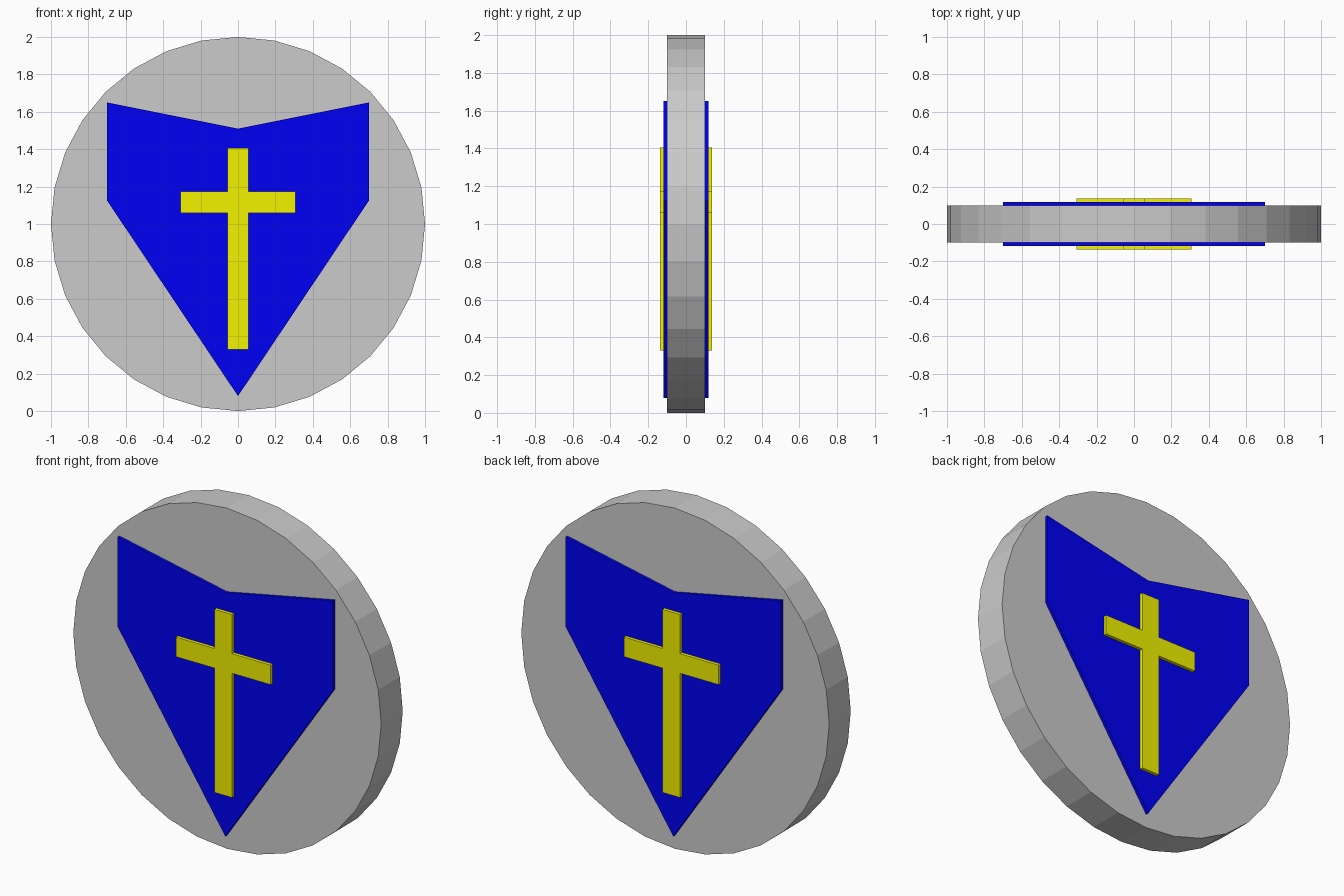
import bpy, bmesh, math

if "Cube" in bpy.data.objects:
    bpy.data.objects.remove(bpy.data.objects["Cube"])


def material(name, color):
    m = bpy.data.materials.new(name)
    m.diffuse_color = color
    m.use_nodes = True
    m.node_tree.nodes["Principled BSDF"].inputs["Base Color"].default_value = m.diffuse_color
    return m


def prism(name, outline, half_depth, mat=None):
    """Extrude an (x, z) outline symmetrically along y."""
    bm = bmesh.new()
    face = bm.faces.new([bm.verts.new((x, -half_depth, z)) for x, z in outline])
    ext = bmesh.ops.extrude_face_region(bm, geom=[face], use_keep_orig=True)
    verts = [v for v in ext["geom"] if isinstance(v, bmesh.types.BMVert)]
    bmesh.ops.translate(bm, verts=verts, vec=(0, 2 * half_depth, 0))
    bmesh.ops.recalc_face_normals(bm, faces=bm.faces)
    mesh = bpy.data.meshes.new(name)
    bm.to_mesh(mesh)
    bm.free()
    obj = bpy.data.objects.new(name, mesh)
    bpy.context.collection.objects.link(obj)
    if mat:
        mesh.materials.append(mat)
    return obj


def mirrored(right_side):
    """Complete a right-hand outline across x = 0."""
    return right_side + [(-x, z) for x, z in reversed(right_side) if x > 0]


blue = material("blue", (0.0, 0.0, 0.9, 1))
yellow = material("yellow", (0.9, 0.9, 0.0, 1))

# Round grey disc with 32 flat sides
circle = [(math.sin(math.tau * i / 32), 1 + math.cos(math.tau * i / 32)) for i in range(32)]
prism("disc", circle, 0.1)

# Blue shield, raised on both faces
prism("shield", mirrored([(0, 1.51), (0.7, 1.65), (0.7, 1.125), (0, 0.08)]), 0.118, blue)

# Yellow cross, raised above the shield on both faces
w, arm = 0.057, 0.308
prism("cross", mirrored([(w, 1.405), (w, 1.175), (arm, 1.175), (arm, 1.06),
                         (w, 1.06), (w, 0.33)]), 0.137, yellow)
